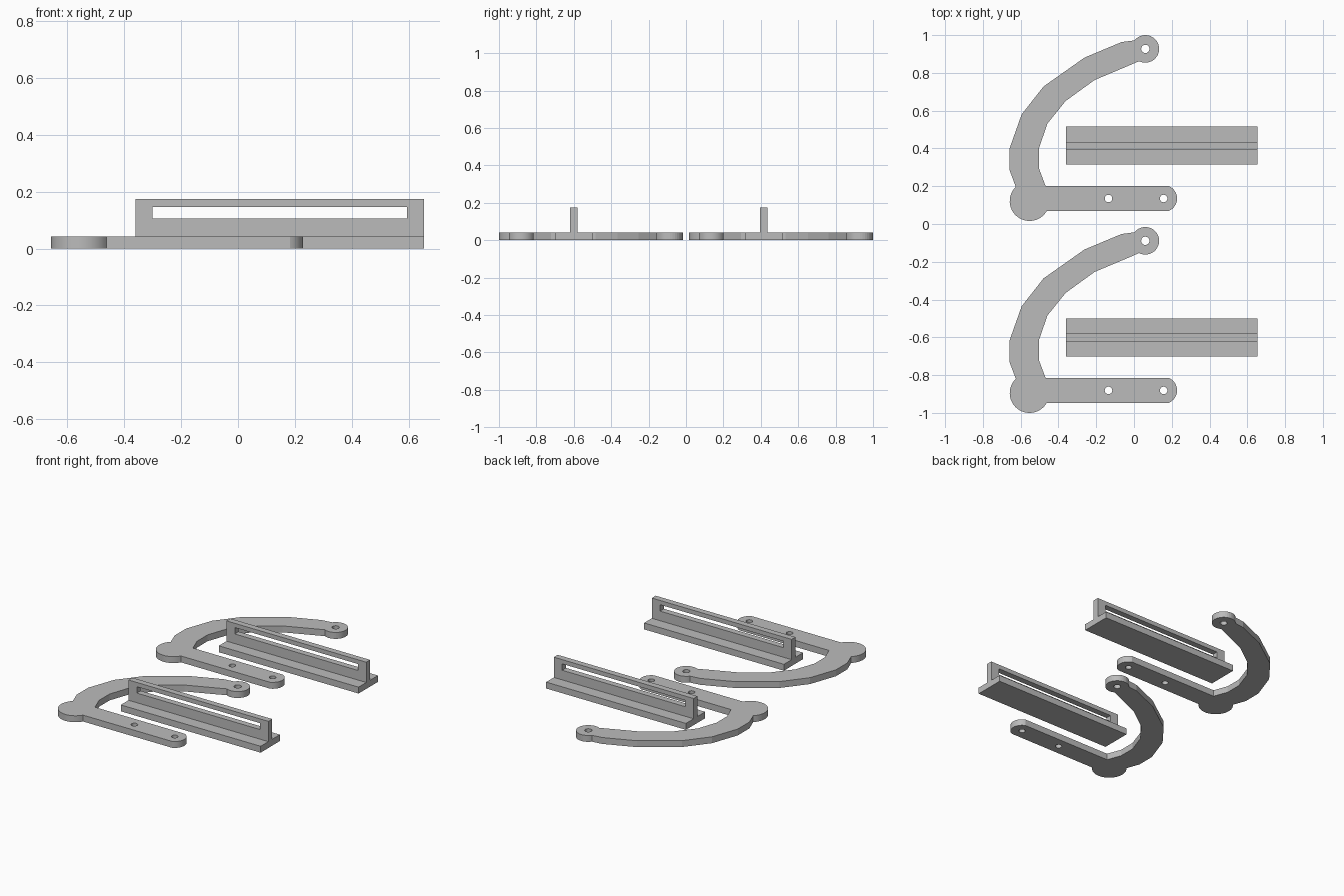
import bpy, bmesh
from math import sin, cos, radians
from mathutils import Matrix, Vector

cube = bpy.data.objects.get("Cube")
if cube:
    bpy.data.objects.remove(cube, do_unlink=True)

grey = bpy.data.materials.new("plain_grey")
grey.use_nodes = True
grey.diffuse_color = (0.5, 0.5, 0.5, 1)
grey.node_tree.nodes["Principled BSDF"].inputs["Base Color"].default_value = (0.5, 0.5, 0.5, 1)


def arc(center, radius, start, end, steps=24):
    """Points along a circular arc, angles in degrees."""
    angles = [radians(start + (end - start) * i / steps) for i in range(steps + 1)]
    return [(center[0] + radius * cos(a), center[1] + radius * sin(a)) for a in angles]


def circle(center, radius):
    return arc(center, radius, 0, 360)[:-1]


def rectangle(x0, x1, y0, y1):
    return [(x0, y0), (x1, y0), (x1, y1), (x0, y1)]


def plate(name, loops, thickness, matrix):
    """Fill an outline with holes and extrude it into a solid plate."""
    bm = bmesh.new()
    edges = []
    for loop in loops:
        verts = [bm.verts.new((x, y, 0)) for x, y in loop]
        edges += [bm.edges.new((v, verts[i - 1])) for i, v in enumerate(verts)]
    bmesh.ops.triangle_fill(bm, edges=edges, use_beauty=True, use_dissolve=False)
    top = bmesh.ops.extrude_face_region(bm, geom=bm.faces[:])["geom"]
    bmesh.ops.translate(bm, vec=Vector((0, 0, thickness)),
                        verts=[g for g in top if isinstance(g, bmesh.types.BMVert)])
    bmesh.ops.recalc_face_normals(bm, faces=bm.faces[:])
    bm.transform(matrix)
    mesh = bpy.data.meshes.new(name)
    bm.to_mesh(mesh)
    bm.free()
    mesh.materials.append(grey)
    mesh.shade_smooth()
    mesh.set_sharp_from_angle(angle=radians(10))
    obj = bpy.data.objects.new(name, mesh)
    bpy.context.collection.objects.link(obj)


# Hook outline: corner knob, straight bar, curved arm and its round tip
THICK = 0.042
knob, bar_end, tip = (-0.553, 0.121), (0.157, 0.135), (0.06, 0.927)
outer_arm = [(-0.066, 0.963), (-0.262, 0.881), (-0.479, 0.728), (-0.595, 0.58),
             (-0.658, 0.402), (-0.658, 0.283)]
inner_arm = [(-0.468, 0.201), (-0.503, 0.294), (-0.503, 0.402), (-0.458, 0.532),
             (-0.362, 0.651), (-0.209, 0.762), (-0.045, 0.831)]
hook = (outer_arm + arc(knob, 0.105, 134, 330) + arc(bar_end, 0.071, -68, 68)
        + inner_arm + arc(tip, 0.073, -117, 142))
hook_holes = [circle(tip, 0.022), circle(bar_end, 0.02), circle((-0.135, 0.135), 0.02)]

# Rail: flat flange with an upright slotted web
flange = rectangle(-0.36, 0.655, 0.315, 0.515)
web = rectangle(-0.36, 0.655, THICK, 0.175)
slot = rectangle(-0.3, 0.595, 0.105, 0.147)
upright = Matrix.Rotation(radians(90), 4, "X")

# Two identical sets, one behind the other
for side, shift in (("back", 0), ("front", -1.016)):
    move = Matrix.Translation((0, shift, 0))
    plate(side + "_hook", [hook] + hook_holes, THICK, move)
    plate(side + "_rail_flange", [flange], THICK, move)
    plate(side + "_rail_web", [web, slot], 0.04,
          Matrix.Translation((0, shift + 0.435, 0)) @ upright)
